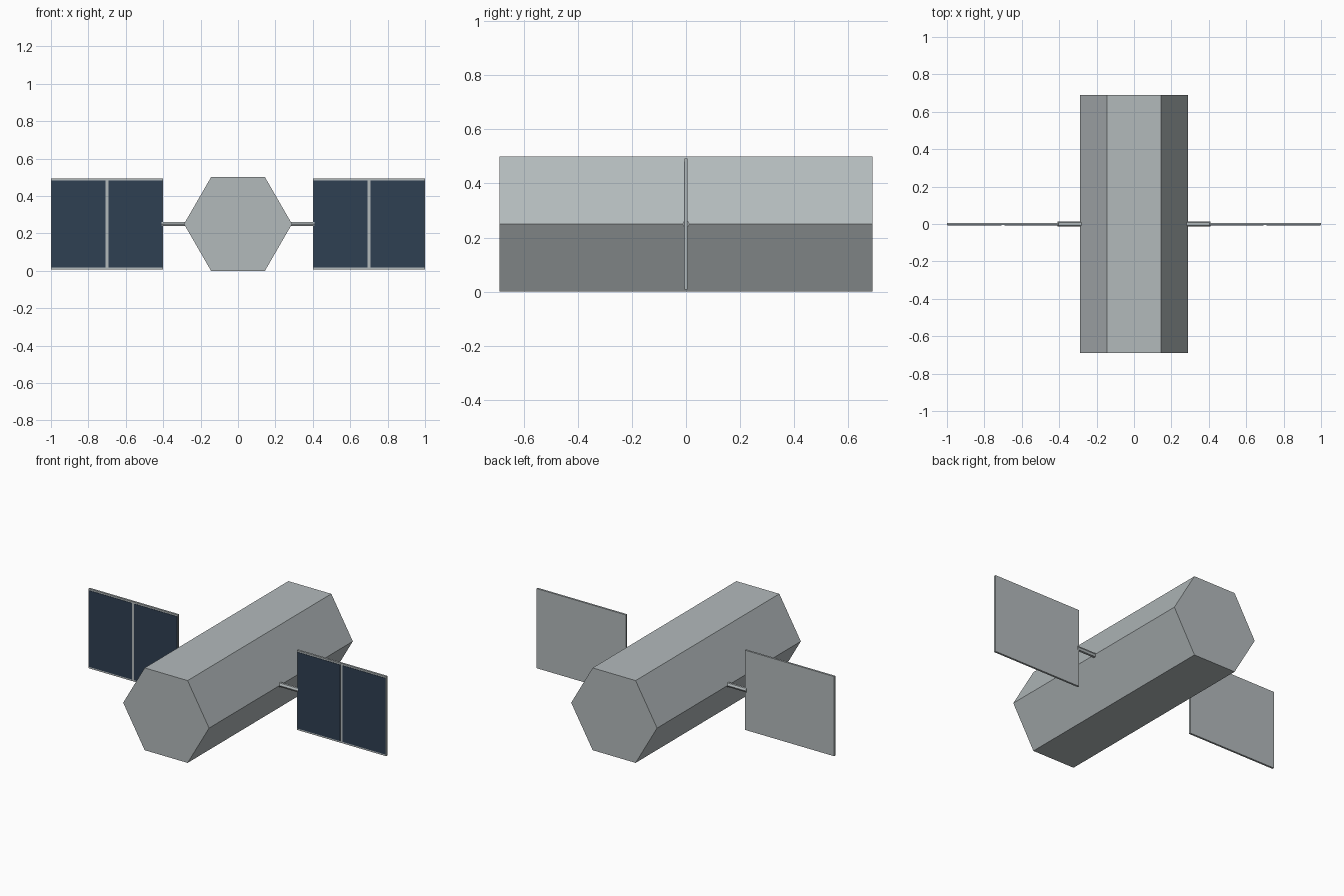
import bpy
from math import pi

cube = bpy.data.objects.get("Cube")
if cube:
    bpy.data.objects.remove(cube, do_unlink=True)


def material(name, colour):
    mat = bpy.data.materials.new(name)
    mat.use_nodes = True
    mat.diffuse_color = (*colour, 1)
    mat.node_tree.nodes["Principled BSDF"].inputs["Base Color"].default_value = (*colour, 1)
    return mat


GREY = material("metal grey", (0.45, 0.49, 0.50))
BLUE = material("solar cell blue", (0.028, 0.050, 0.085))
MID = 0.25  # height of the body axis


def finish(name, mat):
    obj = bpy.context.object
    obj.name = name
    bpy.ops.object.transform_apply(location=False, rotation=True, scale=True)
    obj.data.materials.append(mat)
    return obj


def box(name, size, centre, mat):
    bpy.ops.mesh.primitive_cube_add(size=1, location=centre)
    bpy.context.object.scale = size
    return finish(name, mat)


def hex_prism(name, radius, length, centre, rotation, mat):
    bpy.ops.mesh.primitive_cylinder_add(vertices=6, radius=radius, depth=length,
                                        location=centre, rotation=rotation)
    return finish(name, mat)


# Hexagonal body lying along y, flat on top and bottom
hex_prism("body", 0.2887, 1.38, (0, 0, MID), (pi / 2, pi / 6, 0), GREY)

# Solar wings, mirrored left and right
for side, s in (("left", 1), ("right", -1)):
    hex_prism(side + "_strut", 0.0135, 0.16, (s * 0.33, 0, MID), (0, pi / 2, 0), GREY)
    box(side + "_panel", (0.60, 0.012, 0.484), (s * 0.70, 0, MID), GREY)
    # Two cell plates on the front of the panel
    for part, d in (("inner", -1), ("outer", 1)):
        box(f"{side}_{part}_cells", (0.288, 0.004, 0.464),
            (s * (0.70 + d * 0.152), -0.006, MID), BLUE)
